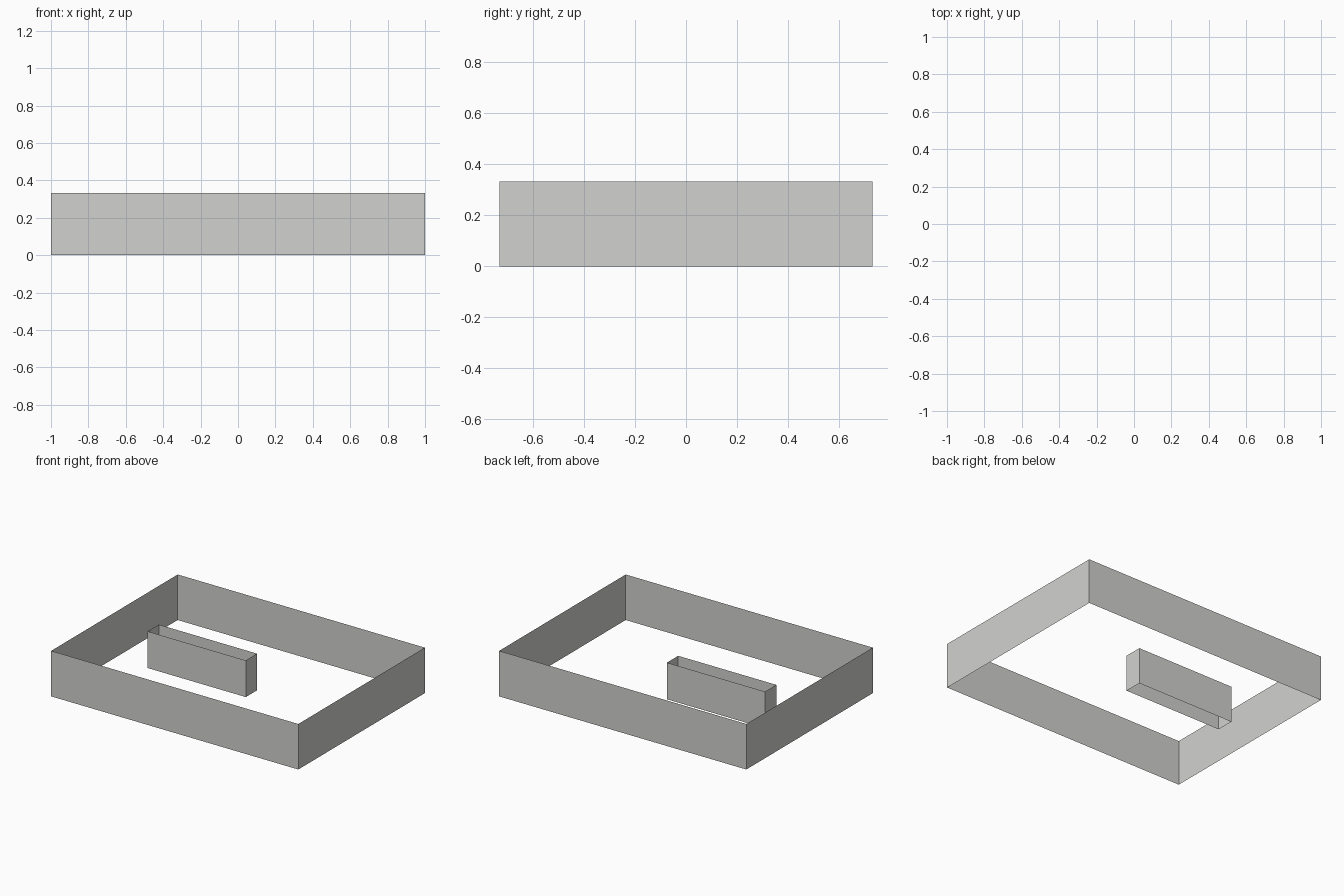
import bpy, bmesh

if "Cube" in bpy.data.objects:
    bpy.data.objects.remove(bpy.data.objects["Cube"])

# Single pale grey material
grey = bpy.data.materials.new("pale grey")
grey.diffuse_color = (0.64, 0.64, 0.625, 1.0)
grey.use_nodes = True
grey.node_tree.nodes["Principled BSDF"].inputs["Base Color"].default_value = grey.diffuse_color


def open_walls(name, x0, x1, y0, y1, height):
    """Four thin sheet walls around a rectangle, open at top and bottom."""
    bm = bmesh.new()
    corners = [(x0, y0), (x1, y0), (x1, y1), (x0, y1)]
    low = [bm.verts.new((x, y, 0.0)) for x, y in corners]
    high = [bm.verts.new((x, y, height)) for x, y in corners]
    for i in range(4):
        j = (i + 1) % 4
        bm.faces.new((low[i], low[j], high[j], high[i]))
    mesh = bpy.data.meshes.new(name)
    bm.to_mesh(mesh)
    bm.free()
    mesh.materials.append(grey)
    obj = bpy.data.objects.new(name, mesh)
    bpy.context.collection.objects.link(obj)
    return obj


# Outer perimeter walls
open_walls("outer_walls", -1.0, 1.0, -0.731, 0.731, 0.333)

# Small inner enclosure, left of centre and just behind the middle
open_walls("inner_walls", -0.731, 0.063, 0.0, 0.13, 0.268)
